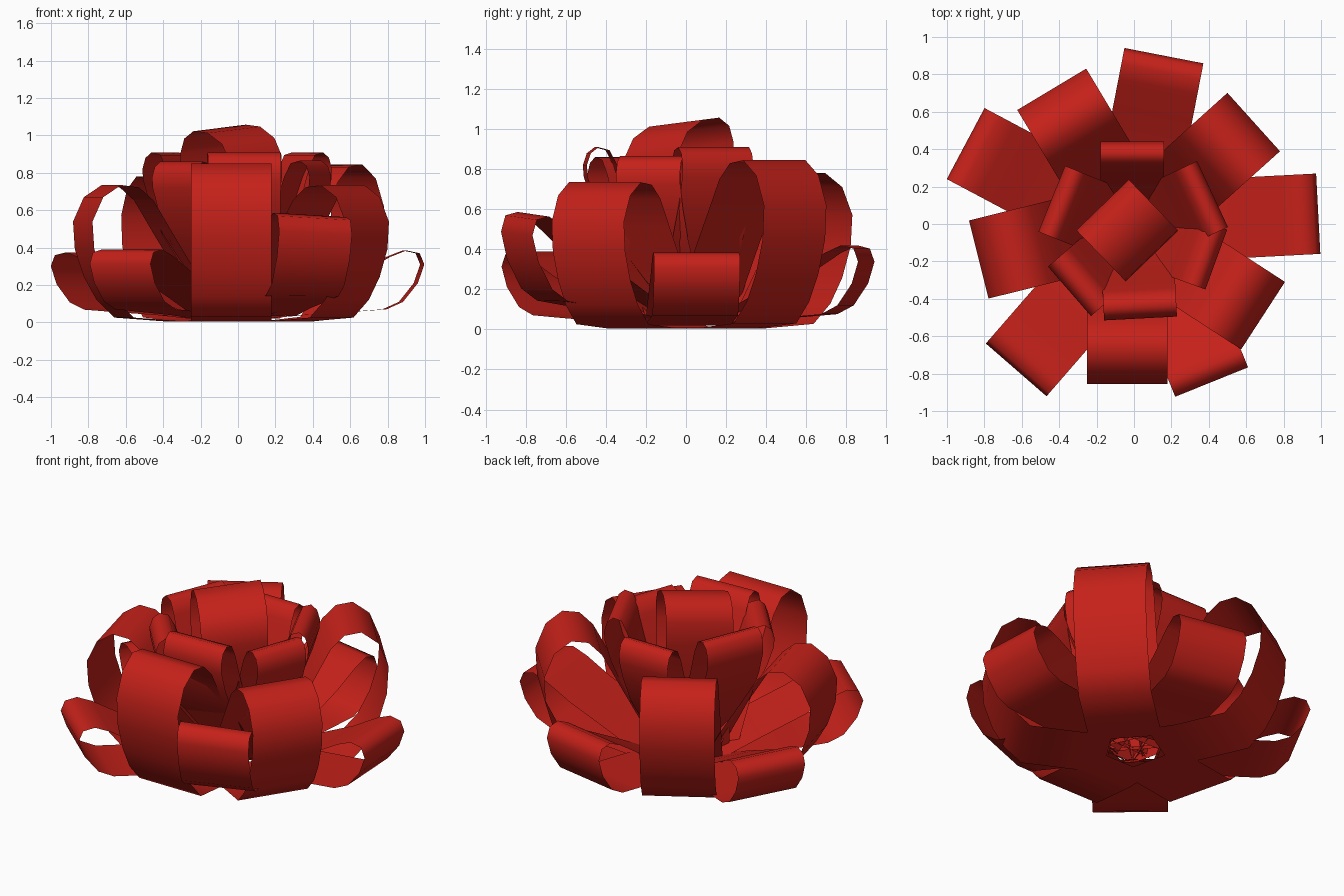
import bpy, bmesh
from math import radians, cos, sin
from mathutils import Vector

if "Cube" in bpy.data.objects:
    bpy.data.objects.remove(bpy.data.objects["Cube"])

red = bpy.data.materials.new("red_ribbon")
red.diffuse_color = (0.56, 0.015, 0.01, 1)
red.use_nodes = True
red.node_tree.nodes["Principled BSDF"].inputs["Base Color"].default_value = red.diffuse_color

# side profiles of one ribbon loop: (distance outward, height)
TALL = [(.15, .01), (.33, .005), (.63, .03), (.73, .14), (.80, .28), (.85, .45), (.86, .62),
        (.80, .77), (.70, .845), (.60, .83), (.52, .75), (.43, .58), (.29, .32), (.14, .03)]
LOW = [(.15, .02), (.35, .04), (.65, .06), (.79, .07), (.88, .11), (.96, .21), (.995, .31),
       (.97, .37), (.90, .385), (.81, .35), (.65, .26), (.40, .15), (.14, .03)]
INNER = [(.06, .05), (.22, .25), (.38, .46), (.47, .64), (.51, .76), (.515, .82), (.495, .88),
         (.455, .91), (.40, .895), (.36, .82), (.30, .64), (.19, .36), (.06, .07)]
CENTRE = [(.03, .06), (.10, .35), (.16, .6), (.19, .78), (.185, .88), (.13, .97), (.02, 1.03),
          (-.09, 1.04), (-.16, 1.0), (-.19, .92), (-.185, .78), (-.12, .45), (-.03, .06)]


def ribbon(name, profile, angle, width, side=0, tilt=0, rs=1, zs=1, lift=0):
    """Sweep a profile sideways into a ribbon loop and turn it around z."""
    a = radians(angle)
    out, lat = Vector((cos(a), sin(a), 0)), Vector((-sin(a), cos(a), 0))
    bm = bmesh.new()
    rows = []
    for r, z in profile:
        row = []
        for s in (-1, 1):
            p = out * r * rs + lat * (side + s * width / 2)
            p.z = z * zs + s * tilt * z + lift * r
            row.append(bm.verts.new(p))
        rows.append(row)
    for p, q in zip(rows, rows[1:]):
        bm.faces.new((p[0], q[0], q[1], p[1])).smooth = True
    me = bpy.data.meshes.new(name)
    bm.to_mesh(me)
    bm.free()
    me.materials.append(red)
    ob = bpy.data.objects.new(name, me)
    bpy.context.collection.objects.link(ob)


def ring(name, profile, loops):
    """Each loop: outer end x, y, facing angle, top height, width, then optional tilt and lift."""
    rmax = max(p[0] for p in profile)
    zmax = max(p[1] for p in profile)
    for i, (x, y, angle, top, width, *extra) in enumerate(loops):
        tilt, lift = extra or (0, 0)
        a = radians(angle)
        reach = x * cos(a) + y * sin(a)
        side = -x * sin(a) + y * cos(a)
        ribbon(f"{name}_{i + 1}", profile, angle, width, side, tilt,
               reach / rmax, (top - lift * .9) / zmax, lift)


# tall outer loops
ring("tall_loop", TALL, [
    (.64, .545, 42, .845, .42), (.69, -.49, -33, .735, .43), (-.035, -.855, 270, .85, .43),
    (-.83, -.19, 194, .735, .43), (-.44, .72, 121, .78, .43)])

# low outer loops
ring("low_loop", LOW, [
    (.16, .90, 79, .42, .43), (.985, .055, 3, .385, .43), (.415, -.845, -68, .575, .42, -.03, .06),
    (-.63, -.78, 229, .39, .43), (-.90, .43, 152, .375, .43)])

# upright inner loops
ring("inner_loop", INNER, [
    (-.01, .44, 90, .85, .34), (-.44, .135, 158, .91, .38), (-.345, -.36, 221, .86, .35),
    (.035, -.505, 273, .91, .39), (.44, -.19, -20, .865, .34), (.42, .16, 25, .91, .39)])

# top centre loop
ribbon("centre_loop", CENTRE, -46, .39, side=-.05, tilt=.017)
